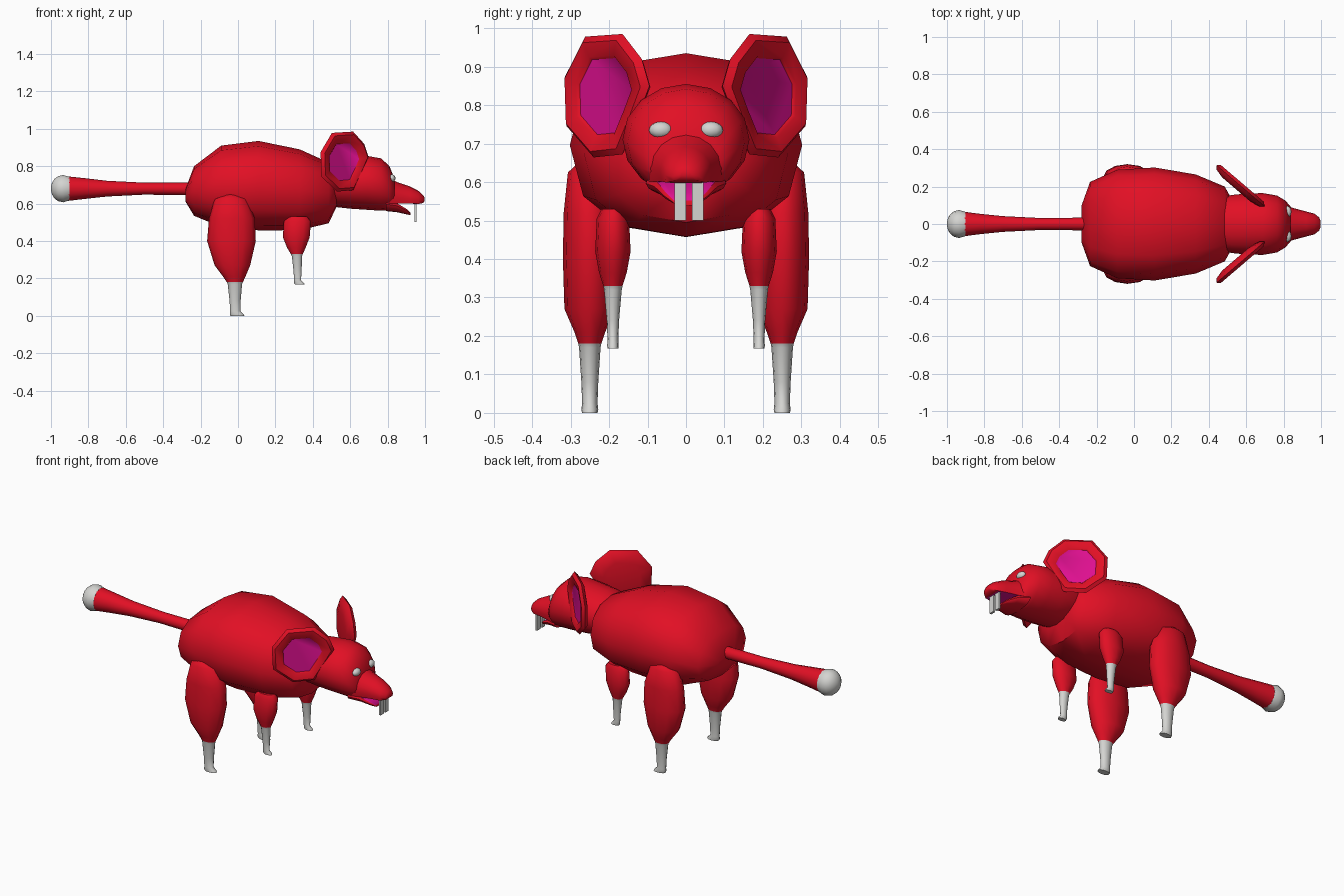
import bpy, bmesh, math
from mathutils import Vector

if "Cube" in bpy.data.objects:
    bpy.data.objects.remove(bpy.data.objects["Cube"], do_unlink=True)


def material(name, rgb):
    m = bpy.data.materials.new(name)
    m.use_nodes = True
    m.diffuse_color = (*rgb, 1)
    bsdf = next(n for n in m.node_tree.nodes if n.type == 'BSDF_PRINCIPLED')
    bsdf.inputs["Base Color"].default_value = (*rgb, 1)
    bsdf.inputs["Roughness"].default_value = 0.6
    return m


RED = material("red fur", (0.76, 0.005, 0.018))
PINK = material("magenta skin", (0.74, 0.005, 0.28))
PALE = material("pale grey", (0.66, 0.66, 0.64))


def finish(name, bm, mats, rule=None, angle=50):
    bmesh.ops.recalc_face_normals(bm, faces=bm.faces)
    for f in bm.faces:
        f.material_index = rule(f.calc_center_median(), f.normal) if rule else 0
    mesh = bpy.data.meshes.new(name)
    bm.to_mesh(mesh)
    bm.free()
    for m in mats:
        mesh.materials.append(m)
    ob = bpy.data.objects.new(name, mesh)
    bpy.context.collection.objects.link(ob)
    bpy.ops.object.select_all(action='DESELECT')
    ob.select_set(True)
    bpy.context.view_layer.objects.active = ob
    bpy.ops.object.shade_smooth_by_angle(angle=math.radians(angle))
    return ob


def skin(bm, loops):
    """Bridge point loops into a closed surface."""
    rows = [[bm.verts.new(p) for p in loop] for loop in loops]
    n = len(rows[0])
    for a, b in zip(rows, rows[1:]):
        for i in range(n):
            j = (i + 1) % n
            bm.faces.new((a[i], a[j], b[j], b[i]))
    bm.faces.new(rows[0])
    bm.faces.new(rows[-1])


def section(a0, a1, b0, b1, n, lo, hi, power):
    """Rounded outline filling a box; lo and hi cut it flat."""
    pts = []
    for i in range(n):
        t = 2 * math.pi * i / n
        c, s = (math.copysign(abs(v) ** power, v) for v in (math.cos(t), math.sin(t)))
        s = min(max(s, -lo), hi)
        pts.append(((a0 + a1) / 2 + c * (a1 - a0) / 2,
                    b0 + (s + lo) / (lo + hi) * (b1 - b0)))
    return pts


def loft_x(name, rings, mats, rule=None, n=16, lo=1, hi=1, power=1.0):
    """Rings are (x, bottom, top, half width)."""
    bm = bmesh.new()
    skin(bm, [[(x, a, b) for a, b in section(-r, r, bot, top, n, lo, hi, power)]
              for x, bot, top, r in rings])
    return finish(name, bm, mats, rule)


def leg(name, rings, y, side, sock):
    """Rings are (z, back, front, half width); pale below sock."""
    bm = bmesh.new()
    skin(bm, [[(a, b, z) for a, b in section(x0, x1, side * y - r, side * y + r, 12, 1, 1, 1)]
              for z, x0, x1, r in rings])
    return finish(name, bm, [RED, PALE], lambda c, nrm: int(c.z < sock))


# Body
loft_x("body", [(-0.28, 0.61, 0.68, 0.10), (-0.235, 0.535, 0.80, 0.225),
                (-0.09, 0.475, 0.91, 0.29), (0.11, 0.457, 0.935, 0.302),
                (0.33, 0.458, 0.89, 0.265), (0.485, 0.495, 0.82, 0.20),
                (0.53, 0.59, 0.74, 0.12)], [RED], n=12, power=0.85)

# Head, snout and lower jaw
loft_x("head", [(0.46, 0.61, 0.81, 0.14), (0.52, 0.582, 0.835, 0.155),
                (0.60, 0.573, 0.845, 0.163), (0.69, 0.567, 0.855, 0.165),
                (0.765, 0.562, 0.842, 0.152), (0.81, 0.562, 0.80, 0.125),
                (0.838, 0.58, 0.73, 0.092)], [RED])
loft_x("snout", [(0.80, 0.60, 0.745, 0.105), (0.85, 0.60, 0.715, 0.086),
                 (0.92, 0.60, 0.692, 0.067), (0.965, 0.598, 0.668, 0.055),
                 (0.99, 0.603, 0.645, 0.035), (0.998, 0.615, 0.632, 0.015)],
       [RED, PINK], lambda c, nrm: int(nrm.z < -0.9 and c.x < 0.96), lo=0.4)
loft_x("lower_jaw", [(0.79, 0.56, 0.612, 0.105), (0.85, 0.554, 0.602, 0.082),
                     (0.90, 0.543, 0.572, 0.056), (0.922, 0.538, 0.552, 0.034)],
       [RED, PINK], lambda c, nrm: int(nrm.z > 0.7), hi=0.4)

# Tail with pale ball tip
loft_x("tail", [(-0.26, 0.645, 0.712, 0.034), (-0.50, 0.648, 0.712, 0.032),
                (-0.70, 0.638, 0.722, 0.042), (-0.82, 0.625, 0.736, 0.054),
                (-0.905, 0.615, 0.745, 0.065)], [RED], n=12)
ball = [(-0.935 - 0.066 * math.cos(t), 0.68 - r, 0.68 + r, r)
        for t in [math.radians(a) for a in (5, 25, 45, 65, 90, 120)]
        for r in [0.075 * math.sin(t)]]
loft_x("tail_tip", ball, [PALE], n=14)

# Ear outline, as (y, z), lying on a slanted upright plane
EAR = [(0.165, 0.985), (0.262, 0.978), (0.314, 0.875), (0.31, 0.745),
       (0.24, 0.664), (0.165, 0.672), (0.125, 0.77), (0.095, 0.85), (0.115, 0.92)]
EAR_MID = Vector((0.21, 0.82))


def ear(name, side):
    out = Vector((0.64, 0.77, 0))

    def ring(scale, depth):
        loop = []
        for p in EAR:
            y, z = EAR_MID + (Vector(p) - EAR_MID) * scale
            q = Vector((0.68 - (y - 0.11) * 1.17, y, z)) + out * depth
            loop.append((q.x, q.y * side, q.z))
        return loop

    bm = bmesh.new()
    skin(bm, [ring(0.6, -0.03), ring(0.9, -0.018), ring(1, 0.0),
              ring(0.9, 0.016), ring(0.66, 0.01), ring(0.62, 0.002)])
    face = Vector((out.x, out.y * side, 0))
    mid = Vector((0.563, 0.21 * side, 0.82))
    return finish(name, bm, [RED, PINK],
                  lambda c, nrm: int(nrm.dot(face) > 0.95 and (c - mid).length < 0.06))


HIND = [(0.65, -0.07, -0.01, 0.03), (0.625, -0.125, 0.05, 0.057),
        (0.52, -0.155, 0.09, 0.068), (0.40, -0.165, 0.095, 0.07),
        (0.27, -0.125, 0.065, 0.066), (0.21, -0.08, 0.04, 0.04),
        (0.18, -0.06, 0.026, 0.03), (0.17, -0.055, 0.022, 0.028),
        (0.08, -0.045, 0.014, 0.022), (0.025, -0.042, 0.012, 0.02),
        (0.008, -0.044, 0.03, 0.022), (0.0, -0.04, 0.035, 0.02)]
FORE = [(0.53, 0.27, 0.37, 0.03), (0.505, 0.245, 0.39, 0.042),
        (0.42, 0.24, 0.383, 0.046), (0.365, 0.262, 0.362, 0.036),
        (0.33, 0.283, 0.346, 0.025), (0.32, 0.288, 0.343, 0.023),
        (0.24, 0.297, 0.34, 0.016), (0.19, 0.30, 0.337, 0.014),
        (0.175, 0.30, 0.353, 0.015), (0.167, 0.305, 0.356, 0.014)]

for side, label in ((-1, "near"), (1, "far")):
    leg(f"hind_leg_{label}", HIND, 0.25, side, 0.18)
    leg(f"fore_leg_{label}", FORE, 0.19, side, 0.328)
    ear(f"ear_{label}", side)
    # Eye
    bm = bmesh.new()
    bmesh.ops.create_uvsphere(bm, u_segments=12, v_segments=8, radius=1)
    bmesh.ops.scale(bm, vec=(0.022, 0.031, 0.022), verts=bm.verts)
    bmesh.ops.translate(bm, vec=(0.82, 0.065 * side, 0.735), verts=bm.verts)
    finish(f"eye_{label}", bm, [PALE])
    # Front tooth
    bm = bmesh.new()
    bmesh.ops.create_cube(bm, size=1)
    bmesh.ops.scale(bm, vec=(0.012, 0.03, 0.105), verts=bm.verts)
    bmesh.ops.translate(bm, vec=(0.949, 0.0075 + 0.0225 * side, 0.553), verts=bm.verts)
    finish(f"tooth_{label}", bm, [PALE])
